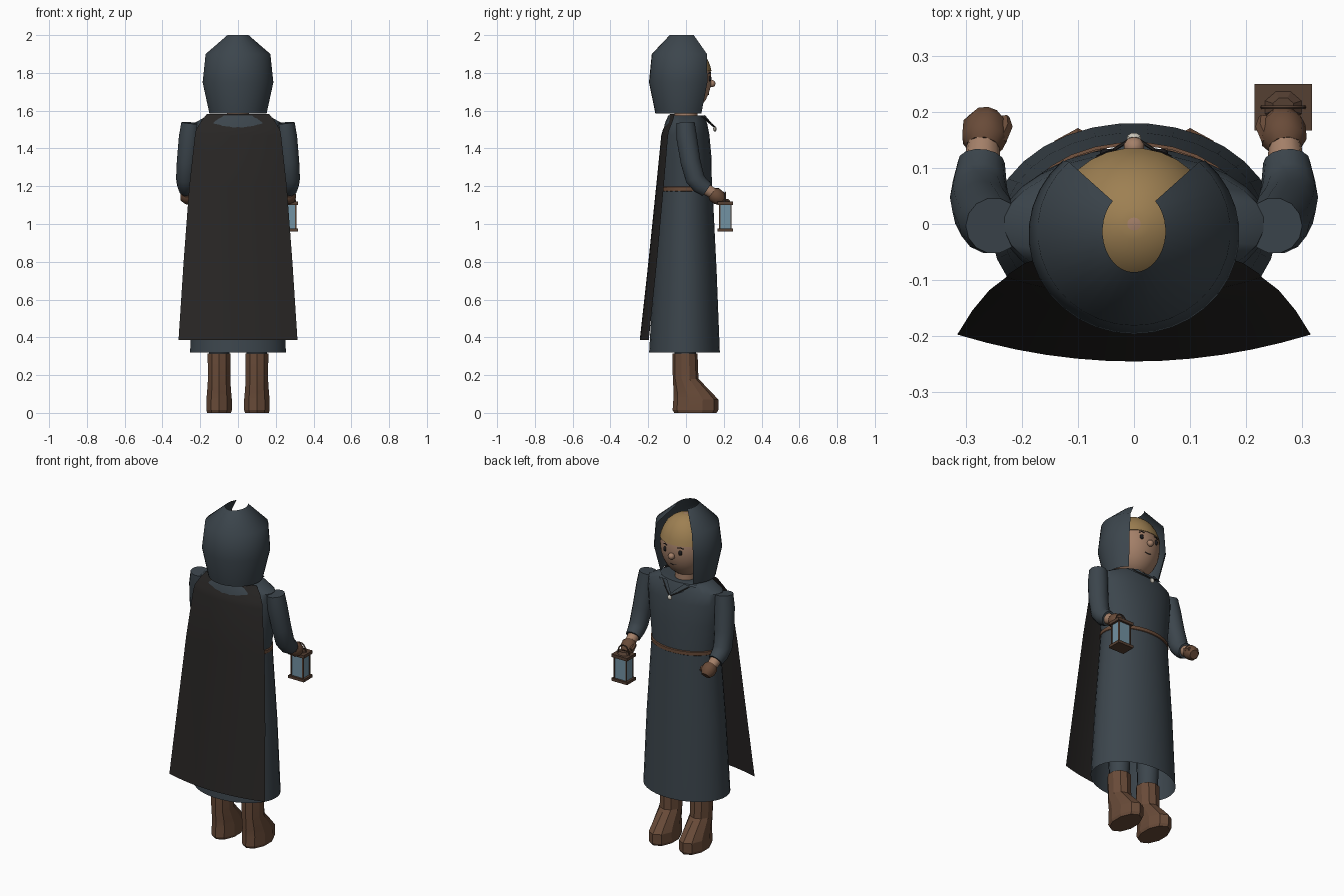
import bpy
from math import sin, cos, pi, radians, sqrt
from mathutils import Vector

if "Cube" in bpy.data.objects:
    bpy.data.objects.remove(bpy.data.objects["Cube"])


def mat(name, rgb):
    m = bpy.data.materials.new(name)
    m.diffuse_color = (*rgb, 1)
    m.use_nodes = True
    m.node_tree.nodes["Principled BSDF"].inputs["Base Color"].default_value = m.diffuse_color
    return m


ROBE = mat("robe_cloth", (.045, .06, .073))
CAPE = mat("cape_cloth", (.021, .019, .018))
LEATHER = mat("leather", (.14, .07, .04))
SKIN = mat("skin", (.37, .215, .14))
HAIR = mat("hair", (.34, .215, .085))
GLASS = mat("glass", (.17, .29, .37))
METAL = mat("dark_metal", (.09, .05, .032))
DARK = mat("dark", (.012, .011, .012))
PALE = mat("pale", (.6, .57, .5))


def add(name, verts, faces, m, smooth=40):
    me = bpy.data.meshes.new(name)
    me.from_pydata([tuple(v) for v in verts], [], faces)
    me.validate()
    me.materials.append(m)
    o = bpy.data.objects.new(name, me)
    bpy.context.collection.objects.link(o)
    if smooth:
        bpy.ops.object.select_all(action='DESELECT')
        o.select_set(True)
        bpy.context.view_layer.objects.active = o
        bpy.ops.object.shade_smooth_by_angle(angle=radians(smooth))
    return o


def skin_rings(name, rings, m, closed=True, caps=(True, True), smooth=40):
    """Join equal-length point rings into a surface."""
    n = len(rings[0])
    verts = [p for r in rings for p in r]
    faces = []
    for i in range(len(rings) - 1):
        for j in range(n if closed else n - 1):
            k = (j + 1) % n
            faces.append((i*n + j, i*n + k, (i+1)*n + k, (i+1)*n + j))
    if caps[0]:
        faces.append(tuple(reversed(range(n))))
    if caps[1]:
        faces.append(tuple(range(len(verts) - n, len(verts))))
    return add(name, verts, faces, m, smooth)


def loft(name, prof, m, n=24, cx=0, caps=(True, True), smooth=40, gap=None):
    """Stack of ellipses (z, centre y, rx, ry); gap leaves the front open."""
    if gap is None:
        angs = [2*pi*(j + .5)/n for j in range(n)]
    else:
        angs = [pi - gap + (pi + 2*gap)*j/n for j in range(n + 1)]
    rings = [[(cx + rx*cos(a), cy + ry*sin(a), z) for a in angs] for z, cy, rx, ry in prof]
    return skin_rings(name, rings, m, gap is None, caps, smooth)


def tube(name, pts, radii, m, n=10, smooth=40):
    pts = [Vector(p) for p in pts]
    rings = []
    for i, p in enumerate(pts):
        d = (pts[min(i+1, len(pts)-1)] - pts[max(i-1, 0)]).normalized()
        q = Vector((0, 0, -1)).rotation_difference(d)
        r = radii[i] if isinstance(radii, (list, tuple)) else radii
        rings.append([p + q @ Vector((r*cos(2*pi*j/n), -r*sin(2*pi*j/n), 0)) for j in range(n)])
    return skin_rings(name, rings, m, smooth=smooth)


def ball(name, c, r, m, n=10, smooth=40):
    angs = [-pi/2 + .15 + (pi - .3)*i/7 for i in range(8)]
    return loft(name, [(c[2] + r[2]*sin(a), c[1], r[0]*cos(a), r[1]*cos(a)) for a in angs],
                m, n, c[0], smooth=smooth)


def box(name, c, s, m):
    x, y, z = (v/2 for v in s)
    rings = [[(c[0]+a*x, c[1]+b*y, c[2]+k*z) for a, b in ((-1, -1), (1, -1), (1, 1), (-1, 1))]
             for k in (-1, 1)]
    return skin_rings(name, rings, m, smooth=0)


# head, hair cap and hood
HZ, HX, HY, HH = 1.77, .143, .135, .18


def head_ring(z, k=1.0):
    s = sqrt(max(.002, 1 - ((z - HZ)/HH)**2))
    return (z, 0, HX*s*k, HY*s*k)


loft("head", [head_ring(HZ + HH*sin(-pi/2 + pi*i/14)) for i in range(15)], SKIN, 28)
loft("hair", [head_ring(HZ + .04 + (HH - .041)*sin(pi/2*i/8), 1.03) for i in range(9)], HAIR, 28)
loft("neck", [(1.53, 0, .06, .06), (1.64, 0, .06, .06)], SKIN, 14)
loft("hood", [(1.585, -.022, .152, .14), (1.75, -.018, .188, .178),
              (1.9, -.013, .172, .168), (2.0, -.013, .056, .073)],
     ROBE, 26, caps=(False, False), smooth=65, gap=radians(47.5))

# face
ball("nose", (0, .137, 1.743), (.019, .019, .019), SKIN)
for s in (-1, 1):
    ball("eye", (s*.05, .125, 1.77), (.011, .01, .015), DARK)
    tube("brow", [(s*.035, .131, 1.798), (s*.05, .127, 1.802), (s*.066, .12, 1.796)], .0025, DARK, 6)
tube("mouth", [(-.02, .118, 1.69), (0, .12, 1.685), (.02, .118, 1.69)], .0025, DARK, 6)

# robe: bodice, belt, open skirt
loft("bodice", [(1.18, 0, .202, .138), (1.35, 0, .222, .136), (1.47, 0, .236, .125),
                (1.535, 0, .232, .112), (1.575, 0, .16, .094)], ROBE, 28, caps=(False, True))
loft("skirt", [(.32, -.008, .255, .188), (.75, -.004, .235, .167), (1.19, 0, .205, .141)],
     ROBE, 32, caps=(False, False))
loft("belt", [(1.173, 0, .206, .142), (1.176, 0, .21, .146), (1.195, 0, .21, .146),
              (1.198, 0, .203, .14)], LEATHER, 28, caps=(False, False))

# cape hanging from the shoulders, flaring to the hem
us = [-1 + 2*j/12 for j in range(13)]
cape = []
for z, hw, y, bow in ((1.582, .165, -.085, .025), (1.545, .195, -.1, .03), (1.5, .222, -.122, .034),
                      (1.47, .228, -.131, .036), (1.2, .258, -.158, .04),
                      (.8, .288, -.199, .045), (.385, .315, -.245, .048)):
    cape.append([(hw*u, y + bow*u*u, z) for u in us])
skin_rings("cape", cape, CAPE, False, (False, False))

# collar ties and clasp
for s in (-1, 1):
    add("collar_flap", [(s*.125, .08, 1.568), (s*.055, .1, 1.577), (0, .143, 1.525), (0, .15, 1.508)],
        [(0, 1, 2, 3)], ROBE, 0)
    tube("collar_cord", [(s*.09, .09, 1.568), (s*.04, .13, 1.535), (0, .155, 1.512)], .003, CAPE, 6)
ball("clasp", (0, .153, 1.503), (.014, .01, .014), PALE, 8)

# mirrored arms, hands, legs and boots
for s in (-1, 1):
    tube("sleeve", [(s*.25, -.003, 1.535), (s*.257, .003, 1.46), (s*.27, .024, 1.33),
                    (s*.276, .048, 1.24), (s*.275, .075, 1.207), (s*.272, .11, 1.183)],
         [.05, .056, .054, .052, .048, .042], ROBE, 14)
    tube("wrist", [(s*.272, .09, 1.195), (s*.268, .155, 1.155)], [.034, .028], SKIN, 10)
    tube("glove", [(s*.269, .137, 1.167), (s*.267, .15, 1.157), (s*.265, .175, 1.137), (s*.264, .192, 1.122)],
         [.03, .041, .041, .026], LEATHER, 9, 45)
    tube("thumb", [(s*.24, .15, 1.16), (s*.23, .175, 1.152), (s*.232, .19, 1.145)],
         [.014, .014, .01], LEATHER, 6, 45)
    loft("trouser_leg", [(.27, -.005, .055, .055), (.75, 0, .075, .075), (1.1, 0, .085, .085)],
         ROBE, 10, s*.1)
    loft("boot", [(0, .05, .066, .112), (.015, .05, .071, .121), (.07, .052, .071, .119), (.11, .035, .067, .1),
                  (.18, -.002, .062, .068), (.315, -.005, .064, .066)], LEATHER, 10, s*.1, smooth=15)

# lantern
LX, LY = .266, .208
box("lantern_base", (LX, LY, .967), (.103, .083, .016), METAL)
box("lantern_top", (LX, LY, 1.109), (.103, .083, .018), METAL)
box("lantern_glass", (LX, LY, 1.037), (.078, .06, .125), GLASS)
for a in (-1, 1):
    for b in (-1, 1):
        box("lantern_post", (LX + a*.039, LY + b*.03, 1.037), (.007, .007, .125), METAL)
loft("lantern_cap", [(1.118, LY, .035, .03), (1.132, LY, .02, .018)], METAL, 8, LX, smooth=0)
tube("lantern_handle", [(LX + .037*cos(pi*i/10), LY, 1.118 + .05*sin(pi*i/10)) for i in range(11)],
     .004, METAL, 6)
